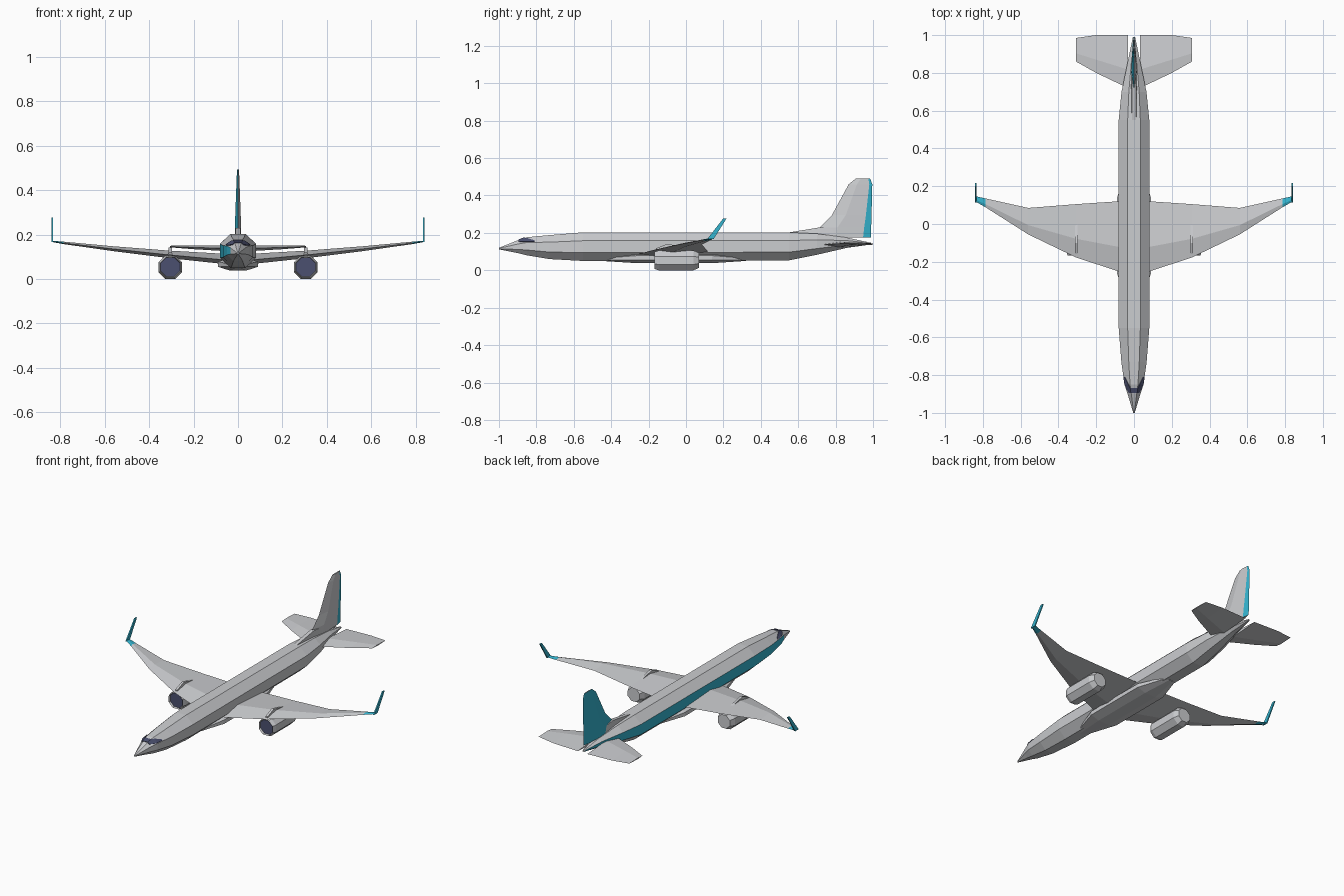
import bpy, bmesh, math

if "Cube" in bpy.data.objects:
    bpy.data.objects.remove(bpy.data.objects["Cube"])


def material(name, rgb):
    m = bpy.data.materials.new(name)
    m.diffuse_color = (*rgb, 1)
    m.use_nodes = True
    m.node_tree.nodes["Principled BSDF"].inputs["Base Color"].default_value = m.diffuse_color
    return m


GREY = material("light_grey", (0.60, 0.61, 0.63))
TEAL = material("teal", (0.035, 0.46, 0.63))
NAVY = material("dark_navy", (0.07, 0.08, 0.16))
MATS = [GREY, TEAL, NAVY]


def finish(name, bm, mirror=False, closed=True):
    if closed:
        bmesh.ops.recalc_face_normals(bm, faces=bm.faces)
    me = bpy.data.meshes.new(name)
    bm.to_mesh(me)
    bm.free()
    for m in MATS:
        me.materials.append(m)
    ob = bpy.data.objects.new(name, me)
    bpy.context.collection.objects.link(ob)
    if mirror:
        ob.modifiers.new("mirror", "MIRROR").use_mirror_merge = False
    return ob


def loft(name, rings, rule=lambda i, k: 0, caps=(0, 0), mirror=False):
    """Skin a list of rings; rule(segment, side) picks the material."""
    bm = bmesh.new()
    vs = [[bm.verts.new(p) for p in r] for r in rings]
    n = len(rings[0])
    for i in range(len(vs) - 1):
        for k in range(n):
            j = (k + 1) % n
            f = bm.faces.new((vs[i][k], vs[i][j], vs[i + 1][j], vs[i + 1][k]))
            f.material_index = rule(i, k)
    for ring, c in ((vs[0], caps[0]), (vs[-1], caps[1])):
        bm.faces.new(ring).material_index = c
    return finish(name, bm, mirror)


def octagon(y, w, z0, z1, cx=0):
    """Eight-sided ring with flat top and sides."""
    s = 1 / math.cos(math.pi / 8)
    return [(cx + w * s * math.cos(a), y, (z0 + z1) / 2 + (z1 - z0) / 2 * s * math.sin(a))
            for a in (math.pi / 8 + k * math.pi / 4 for k in range(8))]


def foil(x, y0, y1, z0, z1, t):
    """Wing section: leading edge, upper bulge, trailing edge, lower bulge."""
    ym, zm = y0 + 0.35 * (y1 - y0), z0 + 0.35 * (z1 - z0)
    return [(x, y0, z0), (x, ym, zm + t / 2), (x, y1, z1), (x, ym, zm - t / 2)]


# Fuselage, with a teal stripe on the left side only
body = [octagon(*r) for r in (
    (-1, .004, .112, .12), (-.9, .034, .092, .16), (-.85, .05, .08, .177),
    (-.73, .067, .06, .188), (-.55, .081, .05, .203), (.55, .081, .053, .203),
    (.7, .066, .083, .196), (.86, .033, .12, .175), (.99, .006, .138, .147))]
loft("fuselage", body, lambda i, k: 1 if k == 3 and i > 0 else 0)

# Belly fairing
loft("belly_fairing", [octagon(*r) for r in (
    (-.45, .03, .05, .07), (-.26, .09, .038, .095), (.14, .09, .038, .095), (.32, .03, .05, .07))])


# Windscreen plates wrapped on the nose
def nose_point(y, f, side):
    i = 1 if y < -.85 else 2
    a, b = body[i], body[i + 1]
    t = (y - a[0][1]) / (b[0][1] - a[0][1])
    top, low = ([a[k][c] + t * (b[k][c] - a[k][c]) for c in range(3)] for k in (1, 0))
    x, _, z = (top[c] + f * (low[c] - top[c]) for c in range(3))
    return (side * (x + .001), y, z + .002)


bm = bmesh.new()
bands = ((-.895, 0, .45), (-.868, 0, .85), (-.85, .25, .95), (-.81, .75, .95))
edge = {}
for side in (1, -1):
    rows = [[bm.verts.new(nose_point(y, f, side)) for f in (f0, f1)] for y, f0, f1 in bands]
    edge[side] = rows
    for a, b in zip(rows, rows[1:]):
        q = (a[0], a[1], b[1], b[0])
        bm.faces.new(q if side == 1 else q[::-1])
bm.faces.new((edge[-1][0][0], edge[1][0][0], edge[1][1][0], edge[-1][1][0]))
for f in bm.faces:
    f.material_index = 2
screen = finish("windscreen", bm, closed=False)
solid = screen.modifiers.new("thickness", "SOLIDIFY")
solid.thickness, solid.offset = .004, 0

# Wings with teal tips
wing = [foil(*s) for s in (
    (.04, -.27, .125, .085, .10, .05), (.085, -.25, .12, .088, .10, .045),
    (.307, -.177, .105, .108, .115, .034), (.56, -.055, .085, .135, .138, .022),
    (.785, .088, .135, .162, .163, .011), (.838, .118, .147, .169, .17, .006))]
loft("wing", wing, lambda i, k: 1 if i == 4 else 0, (0, 1), True)

# Upright swept winglets
loft("winglet", [[(.838 + dx, y + dy, z) for dx, dy in ((-.004, 0), (.003, 0), (.003, c), (-.004, c))]
                 for y, z, c in ((.113, .166, .034), (.198, .276, .018))],
     lambda i, k: 1, (1, 1), True)

# Tailplane
loft("tailplane", [foil(*s) for s in (
    (.033, .72, 1.0, .137, .137, .026), (.2, .8, 1.0, .142, .142, .016),
    (.307, .86, .985, .146, .146, .007))], mirror=True)


# Fin: left face teal, right face grey with a teal rudder strip
def fin_ring(z, y0, rud, y1, t):
    ym = y0 + .35 * (y1 - y0)
    return [(0, y0, z), (t, ym, z), (t * .5, rud, z), (0, y1, z), (-t * .5, rud, z), (-t, ym, z)]


loft("fin", [fin_ring(*r) for r in (
    (.176, .70, .947, .988, .015), (.23, .715, .953, .99, .014), (.295, .78, .962, .992, .012),
    (.46, .87, .98, .996, .006), (.492, .91, .975, .984, .004))],
    lambda i, k: 1 if k >= 2 else 0)

# Dorsal fillet in front of the fin
loft("dorsal_fillet", [[(w, y, .18), (w * .7, y, z), (-w * .7, y, z), (-w, y, .18)]
                       for y, z, w in ((.54, .201, .016), (.72, .23, .016), (.82, .215, .014))])

# Engines with navy intakes, and pylons through the wing
loft("engine", [octagon(y, r, .053 - r, .053 + r, .305) for y, r in (
    (-.155, .043), (-.168, .046), (-.145, .053), (.04, .053), (.07, .04))],
    caps=(2, 0), mirror=True)
loft("engine_pylon", [[(.305 + dx, y, z) for dx, z in ((-.007, z0), (.007, z0), (.007, z1), (-.007, z1))]
                      for y, z0, z1 in ((-.16, .095, .118), (-.10, .095, .142), (.03, .095, .115))],
     mirror=True)
